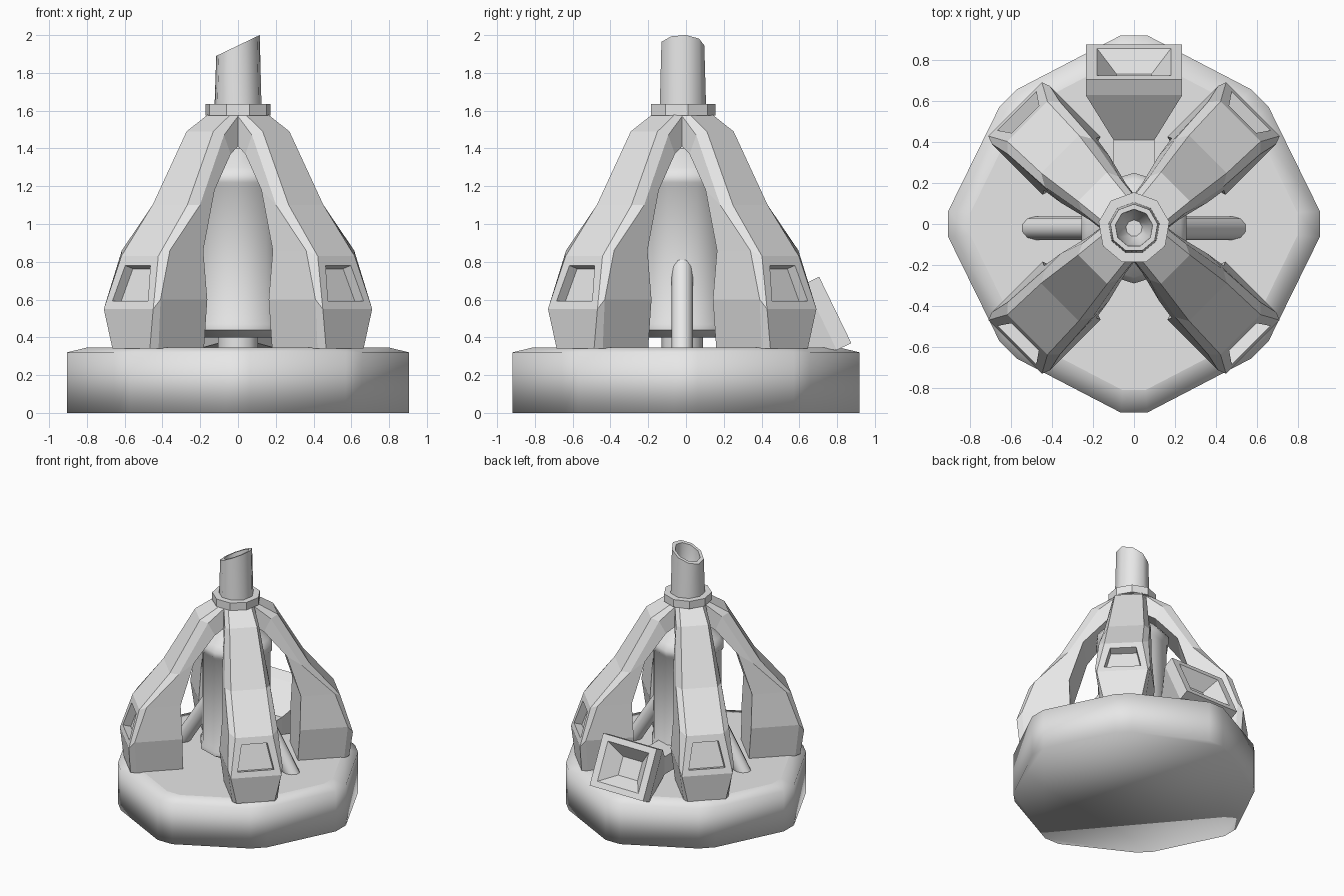
import bpy, bmesh
from math import sin, cos, pi, radians
from mathutils import Vector, Matrix

cube = bpy.data.objects.get("Cube")
if cube:
    bpy.data.objects.remove(cube, do_unlink=True)

grey = bpy.data.materials.new("light_grey")
grey.use_nodes = True
grey.diffuse_color = (0.8, 0.8, 0.8, 1)
grey.node_tree.nodes["Principled BSDF"].inputs["Base Color"].default_value = (0.8, 0.8, 0.8, 1)

AXIS_Y = -0.02  # the tower sits slightly forward of the base centre


def loft(rings):
    """Skin a list of equal rings and cap both ends."""
    bm = bmesh.new()
    rows = [[bm.verts.new(p) for p in ring] for ring in rings]
    n = len(rows[0])
    for a, b in zip(rows, rows[1:]):
        for j in range(n):
            k = (j + 1) % n
            bm.faces.new((a[j], a[k], b[k], b[j]))
    bm.faces.new(rows[0])
    bm.faces.new(rows[-1])
    bmesh.ops.recalc_face_normals(bm, faces=bm.faces)
    bm.faces.ensure_lookup_table()
    return bm


def finish(name, bm, smooth_angle=None):
    mesh = bpy.data.meshes.new(name)
    bm.to_mesh(mesh)
    bm.free()
    mesh.materials.append(grey)
    obj = bpy.data.objects.new(name, mesh)
    bpy.context.collection.objects.link(obj)
    if smooth_angle:
        bpy.ops.object.select_all(action="DESELECT")
        obj.select_set(True)
        bpy.context.view_layer.objects.active = obj
        bpy.ops.object.shade_smooth_by_angle(angle=radians(smooth_angle))
    return obj


def circle(r, z, sides):
    """Ring around the tower axis with one corner at the back."""
    steps = [pi / 2 + 2 * pi * i / sides for i in range(sides)]
    return [Vector((r * cos(a), AXIS_Y + r * sin(a), z)) for a in steps]


def lathe(profile, sides):
    return loft([circle(r, z, sides) for r, z in profile])


# Base: octagonal slab with clipped corners and a shallow chamfer
def base_ring(scale, z):
    ring = []
    for k in range(8):
        r = 0.87 if k % 2 else (0.908, 0.922)[k // 2 % 2]
        for off in (-4, 4):
            a = radians(45 * k + off)
            ring.append(Vector((scale * r * cos(a), scale * r * sin(a), z)))
    return ring


bm = loft([base_ring(1, 0), base_ring(1, 0.32), base_ring(0.88, 0.347)])
for f in bm.faces:
    f.smooth = f.calc_center_median().z < 0.34
finish("base", bm)

# Central tank on a short stem
finish("tank", lathe([(0.11, 0.33), (0.11, 0.4), (0.2, 0.4), (0.27, 0.44), (0.27, 0.47),
                      (0.255, 0.5), (0.255, 1.2), (0.27, 1.22), (0.27, 1.26),
                      (0.24, 1.3), (0.12, 1.4), (0.1, 1.6)], 10), 40)

# Collar and slant-cut spout
finish("collar", lathe([(0.175, 1.575), (0.175, 1.635)], 9))
bm = lathe([(0.127, 1.6), (0.117, 1.945), (0.092, 1.945), (0.085, 1.75), (0.04, 1.66)], 9)
for v in bm.verts:
    if v.co.z > 1.9:
        v.co.z += 0.48 * v.co.x
finish("spout", bm, 45)

# Legs: outer edge, chamfer edge and inner edge, each as (height, radius); two half widths
STATIONS = [
    ((0.34, 0.80), (0.34, 0.76), (0.34, 0.42), 0.14, 0.165),
    ((0.55, 0.82), (0.60, 0.78), (0.60, 0.43), 0.185, 0.20),
    ((0.83, 0.735), (0.86, 0.69), (0.86, 0.44), 0.138, 0.18),
    ((1.10, 0.51), (1.10, 0.45), (1.18, 0.34), 0.13, 0.165),
    ((1.49, 0.285), (1.47, 0.23), (1.37, 0.18), 0.10, 0.125),
    ((1.58, 0.14), (1.58, 0.10), (1.45, 0.06), 0.085, 0.11),
]


def leg_ring(outer, side, inner, w_out, w_side):
    half = [(outer, w_out), (side, w_side), (inner, w_side)]
    pts = [Vector((r, w, z)) for (z, r), w in half]
    return pts + [Vector((p.x, -p.y, p.z)) for p in reversed(pts)]


for i, name in enumerate(("back_left", "back_right", "front_right", "front_left")):
    bm = loft([leg_ring(*s) for s in STATIONS])
    # Recessed window on the outer face of the foot
    panel = max((f for f in bm.faces if 0.6 < f.calc_center_median().z < 0.8),
                key=lambda f: f.calc_center_median().x)
    push = panel.normal * -0.06
    bmesh.ops.inset_individual(bm, faces=[panel], thickness=0.068)
    hole = bmesh.ops.extrude_discrete_faces(bm, faces=[panel])["faces"][0]
    bmesh.ops.translate(bm, vec=push, verts=hole.verts)
    turn = Matrix.Translation((0, AXIS_Y, 0)) @ Matrix.Rotation(radians(45 + 90 * i), 4, "Z")
    bmesh.ops.transform(bm, matrix=turn, verts=bm.verts)
    finish(name + "_leg", bm)

# Slanted side pipes from the base into the tank
for side, name in ((1, "left_pipe"), (-1, "right_pipe")):
    low, high = Vector((side * 0.51, AXIS_Y, 0.3)), Vector((side * 0.2, AXIS_Y, 0.78))
    across = Vector((0, 1, 0))
    up = (high - low).cross(across).normalized()
    spokes = [0.057 * (cos(a) * across + sin(a) * up)
              for a in (2 * pi * k / 10 for k in range(10))]
    finish(name, loft([[c + s for s in spokes] for c in (low, high)]), 40)


# Rear intake: duct, funnel, tilted box and tapered opening
def rect(y, z, w, h, up=(-0.437, 0.9)):
    return [Vector((sx * w, y + sz * h * up[0], z + sz * h * up[1]))
            for sx, sz in ((-1, -1), (1, -1), (1, 1), (-1, 1))]


finish("rear_intake", loft([
    rect(0.2, 0.44, 0.1, 0.07, (0, 1)),
    rect(0.41, 0.44, 0.1, 0.07, (0, 1)),
    rect(0.713, 0.508, 0.235, 0.195),
    rect(0.79, 0.545, 0.235, 0.195),
    rect(0.79, 0.545, 0.18, 0.15),
    rect(0.70, 0.50, 0.085, 0.07),
]))
